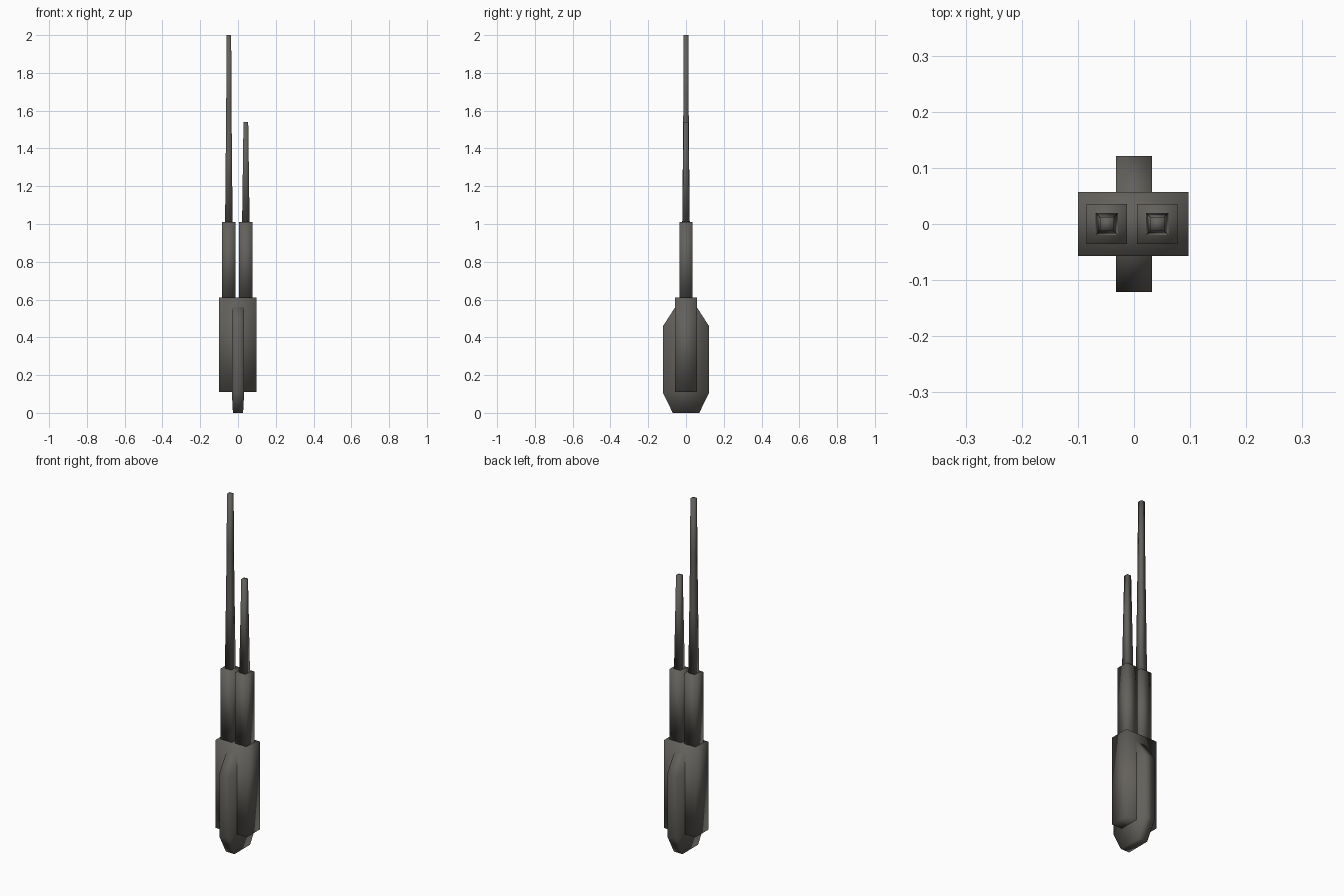
import bpy

if "Cube" in bpy.data.objects:
    bpy.data.objects.remove(bpy.data.objects["Cube"])

metal = bpy.data.materials.new("dark warm grey")
metal.diffuse_color = (0.125, 0.118, 0.106, 1)
metal.use_nodes = True
metal.node_tree.nodes["Principled BSDF"].inputs["Base Color"].default_value = metal.diffuse_color


def make(name, verts, faces):
    me = bpy.data.meshes.new(name)
    me.from_pydata(verts, [], faces)
    me.materials.append(metal)
    for p in me.polygons:
        p.use_smooth = True
    ob = bpy.data.objects.new(name, me)
    bpy.context.collection.objects.link(ob)
    return ob


def stack(name, cx, rings):
    """Four-sided column from rings of (z, half x, half y), capped at both ends."""
    verts, faces = [], []
    for z, hx, hy in rings:
        verts += [(cx + sx * hx, sy * hy, z)
                  for sx, sy in ((-1, -1), (1, -1), (1, 1), (-1, 1))]
    for r in range(len(rings) - 1):
        a = r * 4
        for i in range(4):
            j = (i + 1) % 4
            faces.append((a + i, a + j, a + 4 + j, a + 4 + i))
    n = len(verts)
    faces += [(3, 2, 1, 0), (n - 4, n - 3, n - 2, n - 1)]
    return make(name, verts, faces)


# Main housing block
stack("housing", -0.0015, [(0.11, 0.0985, 0.057), (0.61, 0.0985, 0.057)])

# Central fin through the housing, chamfered above and below
stack("central_fin", 0, [(0.0, 0.027, 0.07), (0.105, 0.0325, 0.1215),
                         (0.46, 0.0325, 0.1215), (0.56, 0.0325, 0.057)])

# Thick sleeves and thin tapered rods, one tall and one short
for side, cx, rod in (
    ("left", -0.0485, [(1.0, 0.020, 0.020), (1.36, 0.0165, 0.0165),
                       (1.69, 0.0135, 0.0135), (2.0, 0.0125, 0.0125)]),
    ("right", 0.0415, [(1.0, 0.020, 0.020), (1.54, 0.0125, 0.0125)]),
):
    stack(side + "_sleeve", cx, [(0.6, 0.036, 0.0355), (1.01, 0.036, 0.0355)])
    stack(side + "_rod", cx, rod)
